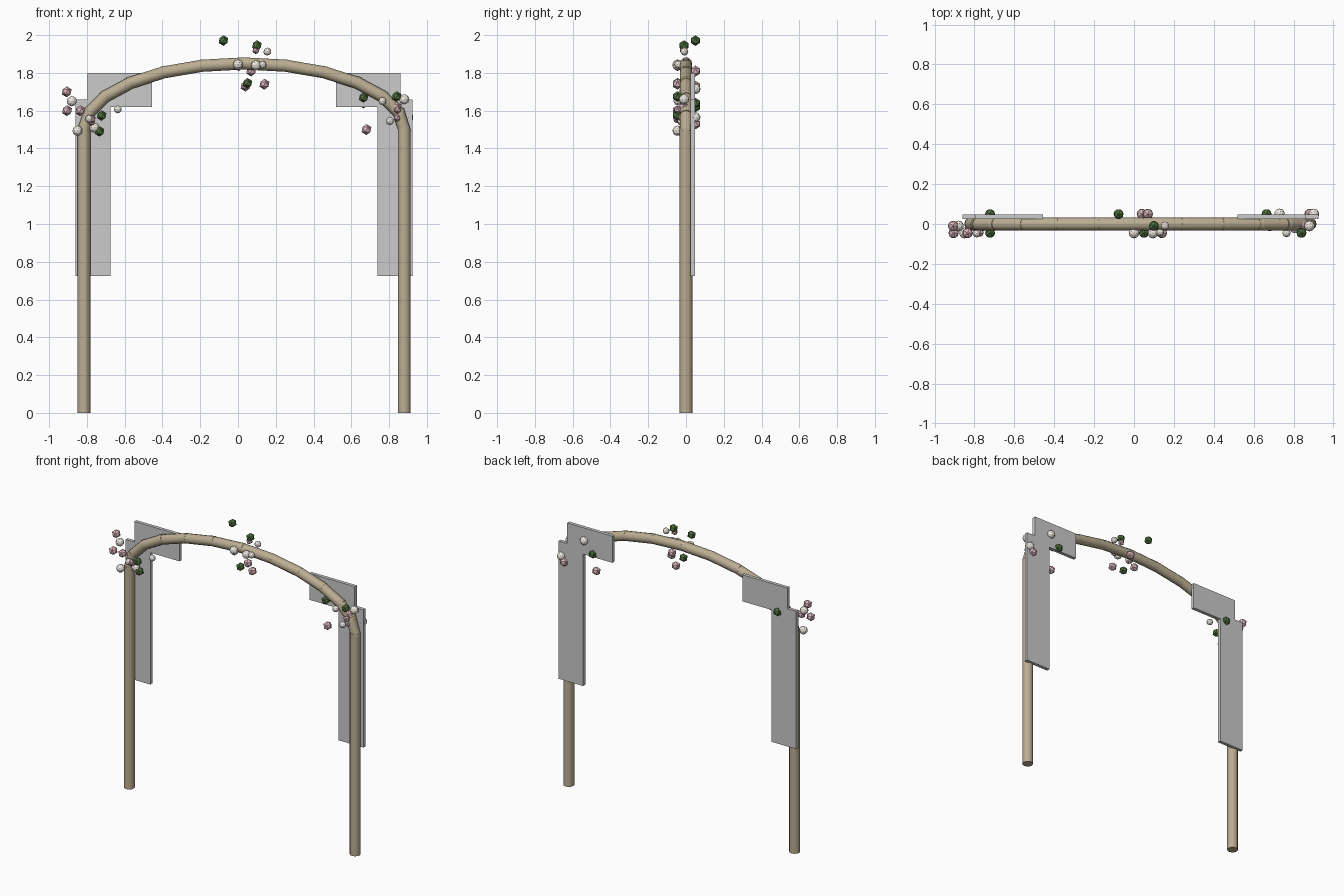
import bpy, math, random
from mathutils import Vector

if "Cube" in bpy.data.objects:
    bpy.data.objects.remove(bpy.data.objects["Cube"])

random.seed(4)

def material(name, col):
    m = bpy.data.materials.new(name)
    m.diffuse_color = (*col, 1)
    m.use_nodes = True
    m.node_tree.nodes["Principled BSDF"].inputs["Base Color"].default_value = m.diffuse_color
    return m

WOOD = material("wood", (0.50, 0.42, 0.29))
PINK = material("pink_bloom", (0.75, 0.48, 0.53))
WHITE = material("white_bloom", (0.85, 0.80, 0.74))
GREEN = material("green_leaf", (0.08, 0.17, 0.05))
CX, HALF, SPRING, RISE, R = 0.032, 0.848, 1.5, 0.35, 0.034

def rod(name, a, b, r, extend=0.0):
    a, b = Vector(a), Vector(b)
    d = b - a
    bpy.ops.mesh.primitive_cylinder_add(vertices=12, radius=r, depth=d.length + 2 * extend,
                                        location=(a + b) / 2)
    o = bpy.context.object
    o.name = name
    o.rotation_euler = d.to_track_quat('Z', 'Y').to_euler()
    o.data.materials.append(WOOD)
    bpy.ops.object.shade_smooth_by_angle(angle=math.radians(40))

def panel(name, x, width, z0, z1):
    bpy.ops.mesh.primitive_cube_add(size=1, location=(x, 0.0355, (z0 + z1) / 2))
    o = bpy.context.object
    o.name = name
    o.scale = (width, 0.023, z1 - z0)

def bloom(mat, x, y, z, r):
    bpy.ops.mesh.primitive_ico_sphere_add(subdivisions=2 if mat == WHITE else 1,
                                          radius=r, location=(x, y, z))
    o = bpy.context.object
    o.name = mat.name
    o.data.materials.append(mat)

def arch_point(deg):
    t = math.radians(deg)
    return Vector((CX - HALF * math.cos(t), 0, SPRING + RISE * math.sin(t)))

# Upright posts and the fabric panels hung behind the corners
for side, s in (("left", -1), ("right", 1)):
    x = CX + s * HALF
    rod(side + "_post", (x, 0, 0), (x, 0, SPRING + 0.005), R)
    panel(side + "_drape", CX + s * 0.80, 0.185, 0.725, 1.66)
    panel(side + "_swag", CX + s * 0.6575, 0.34, 1.62, 1.80)

# Arch: twelve overlapping straight segments along a half ellipse
for i in range(12):
    rod(f"arch_segment_{i}", arch_point(15 * i), arch_point(15 * i + 15), 0.032, 0.015)

# Flower clusters: a few main blooms as x, z; the depth cycles front, middle, back
CLUSTERS = {
    PINK: [(-.905, 1.60), (-.907, 1.70), (.04, 1.73), (-.835, 1.60), (.84, 1.62), (.88, 1.53),
           (.14, 1.74), (.68, 1.50), (.07, 1.81)],
    WHITE: [(-.85, 1.494), (-.88, 1.65), (.73, 1.715), (0, 1.844), (-.76, 1.51),
            (.902, 1.565), (.095, 1.84), (.88, 1.66)],
    GREEN: [(-.722, 1.574), (-.733, 1.49), (-.077, 1.971), (.05, 1.745), (.665, 1.67),
            (-.722, 1.62), (.84, 1.675), (.10, 1.945), (.665, 1.64)],
}
RADIUS = {PINK: 0.029, WHITE: 0.027, GREEN: 0.028}
for mat, spots in CLUSTERS.items():
    for i, (x, z) in enumerate(spots):
        bloom(mat, x, (-0.045, -0.01, 0.05)[i % 3], z, RADIUS[mat])

# Small filler blooms scattered round each cluster centre
for centre in ((-0.72, 1.57), (0.07, 1.87), (0.77, 1.59)):
    for mat in (PINK, WHITE, WHITE, PINK):
        bloom(mat, centre[0] + random.uniform(-0.1, 0.1), random.uniform(-0.05, 0.0),
              centre[1] + random.uniform(-0.07, 0.07), 0.021)
